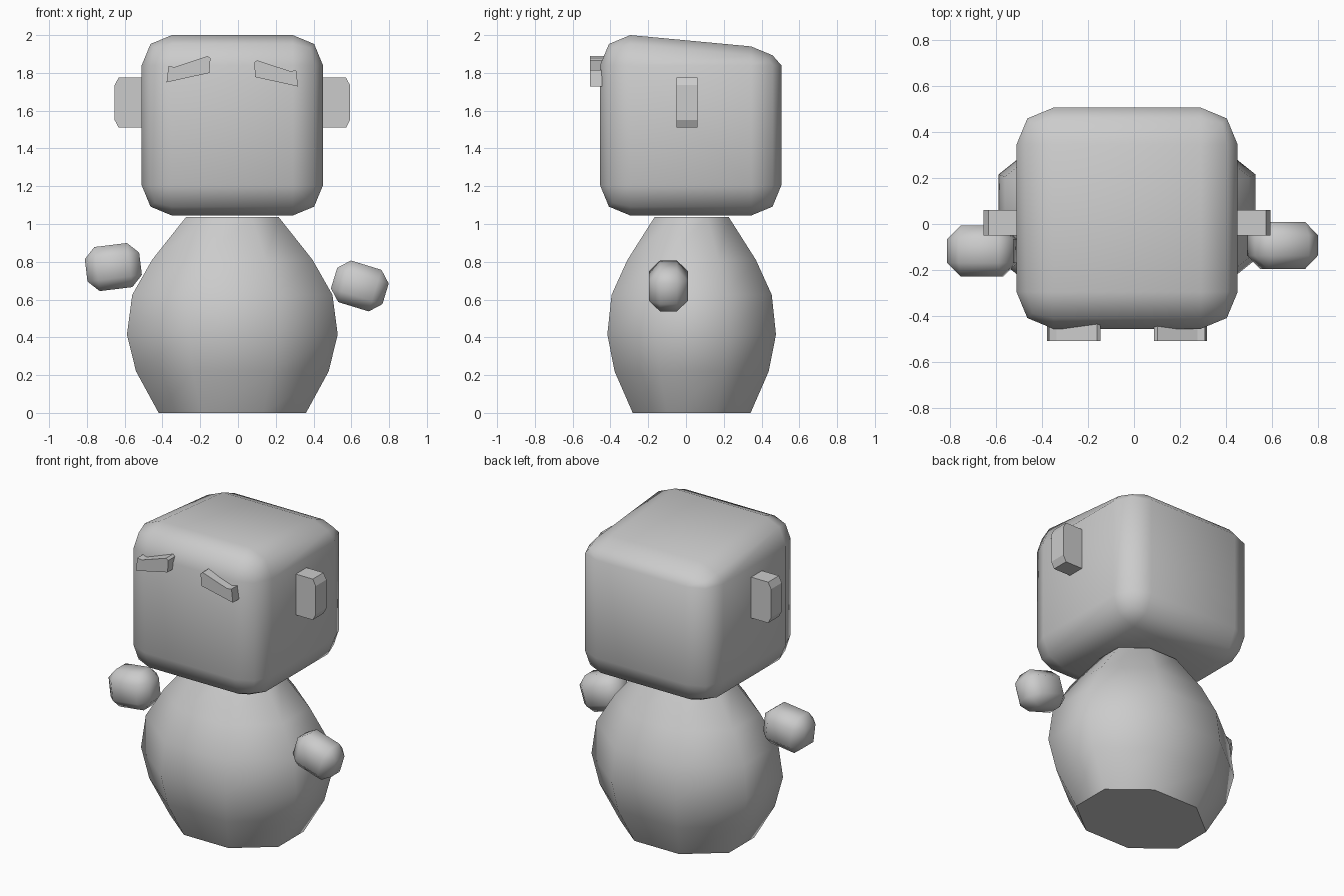
import bpy, bmesh, math
from mathutils import Matrix

if "Cube" in bpy.data.objects:
    bpy.data.objects.remove(bpy.data.objects["Cube"])

AXIS = -0.03  # the figure's own centre line in x


def finish(name, bm, smooth_angle=None):
    bmesh.ops.recalc_face_normals(bm, faces=bm.faces)
    mesh = bpy.data.meshes.new(name)
    bm.to_mesh(mesh)
    bm.free()
    ob = bpy.data.objects.new(name, mesh)
    bpy.context.collection.objects.link(ob)
    if smooth_angle:
        bpy.ops.object.select_all(action='DESELECT')
        ob.select_set(True)
        bpy.context.view_layer.objects.active = ob
        bpy.ops.object.shade_smooth_by_angle(angle=math.radians(smooth_angle))
    return ob


def rounded_box(size, bevel, segments):
    bm = bmesh.new()
    bmesh.ops.create_cube(bm, size=1)
    bmesh.ops.scale(bm, vec=size, verts=bm.verts)
    bmesh.ops.bevel(bm, geom=bm.edges[:], offset=bevel, segments=segments,
                    profile=0.5, affect='EDGES')
    return bm


def plate(name, outline, y0, y1):
    """Extrude an (x, z) outline along y."""
    bm = bmesh.new()
    face = bm.faces.new([bm.verts.new((x, y0, z)) for x, z in outline])
    ext = bmesh.ops.extrude_face_region(bm, geom=[face])
    verts = [v for v in ext['geom'] if isinstance(v, bmesh.types.BMVert)]
    bmesh.ops.translate(bm, vec=(0, y1 - y0, 0), verts=verts)
    return finish(name, bm)


def mirrored(outline, dz=0):
    return [(2 * AXIS - x, z + dz) for x, z in outline]


# Head: rounded cube whose top drops toward the back
bm = rounded_box((0.96, 0.96, 0.955), 0.16, 2)
bmesh.ops.translate(bm, vec=(AXIS, 0.025, 1.5225), verts=bm.verts)
for v in bm.verts:
    if v.co.z > 1.9 and v.co.y > 0.1:
        v.co.z -= 0.06
finish("head", bm, 60)

# Body: eight-sided oval lathe, (half width, height)
profile = [(0.39, 0), (0.51, 0.22), (0.558, 0.415), (0.53, 0.625),
           (0.425, 0.81), (0.245, 1.037)]
bm = bmesh.new()
rings = []
for half, z in profile:
    r = half / math.cos(math.pi / 8)
    angles = [(i + 0.5) * math.pi / 4 for i in range(8)]
    rings.append([bm.verts.new((AXIS + r * math.cos(a),
                                0.03 + 0.8 * r * math.sin(a), z)) for a in angles])
for lo, hi in zip(rings, rings[1:]):
    for i in range(8):
        j = (i + 1) % 8
        bm.faces.new((lo[i], lo[j], hi[j], hi[i]))
bm.faces.new(rings[0])
bm.faces.new(rings[-1])
finish("body", bm, 50)

# Arms: stubby chamfered boxes, each tilted
for name, size, loc, tilt in (
        ("left_arm", (0.29, 0.22, 0.235), (-0.66, -0.117, 0.772), -7),
        ("right_arm", (0.285, 0.205, 0.23), (0.645, -0.093, 0.672), 17)):
    bm = rounded_box(size, 0.058, 1)
    bmesh.ops.transform(bm, verts=bm.verts, matrix=Matrix.Translation(loc)
                        @ Matrix.Rotation(math.radians(tilt), 4, 'Y'))
    finish(name, bm, 60)

# Ears: flat plates with clipped outer corners
ear = [(-0.45, 1.51), (-0.632, 1.51), (-0.653, 1.55), (-0.653, 1.735),
       (-0.632, 1.775), (-0.45, 1.775)]
plate("left_ear", ear, -0.05, 0.06)
plate("right_ear", mirrored(ear), -0.05, 0.06)

# Eyebrows: slanted plates on the face
brow = [(-0.378, 1.75), (-0.151, 1.80), (-0.146, 1.878), (-0.161, 1.889),
        (-0.336, 1.831), (-0.368, 1.836)]
plate("left_brow", brow, -0.507, -0.40)
plate("right_brow", mirrored(brow, -0.022), -0.507, -0.40)
